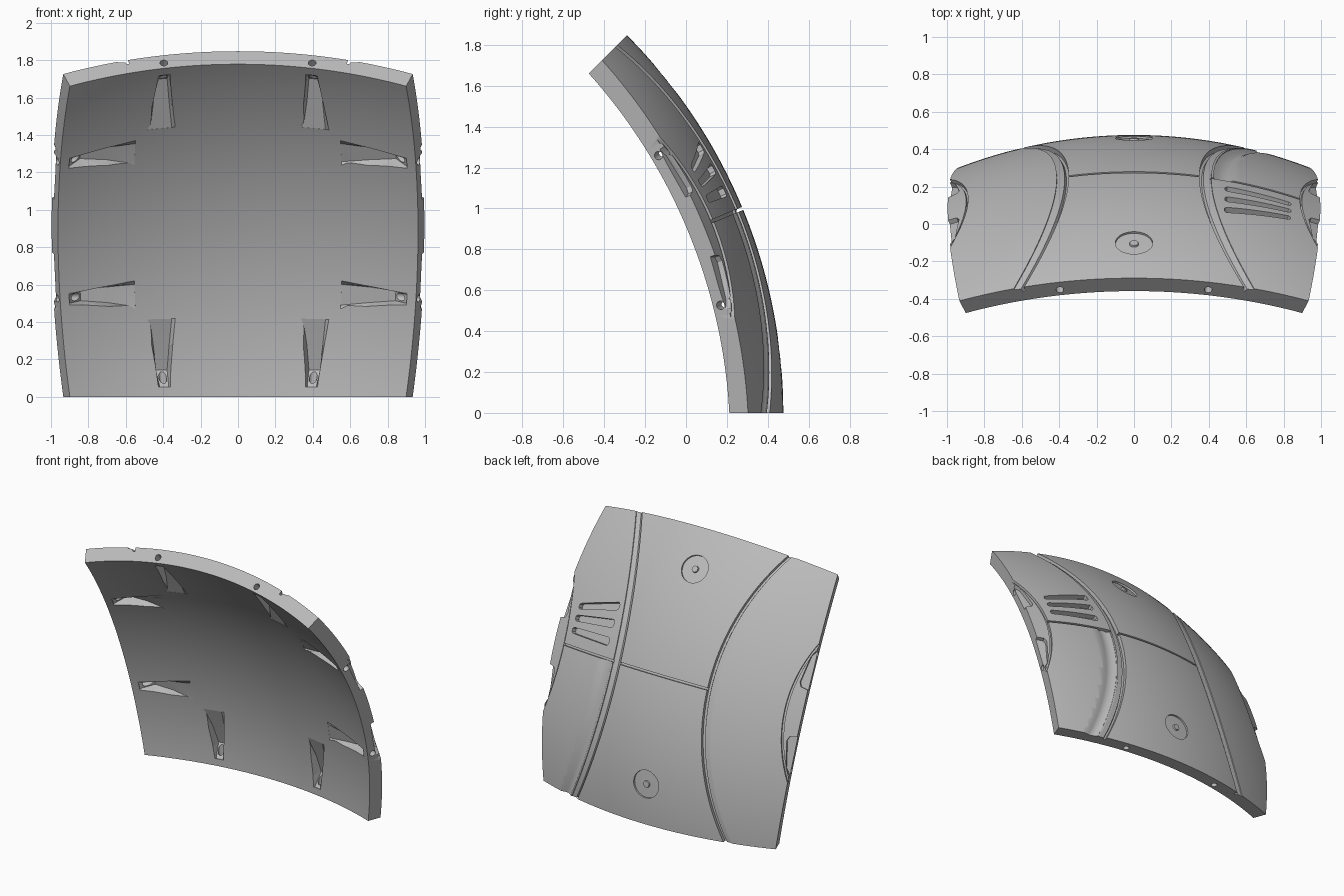
import bpy, bmesh, math
from mathutils import Vector

if "Cube" in bpy.data.objects:
    bpy.data.objects.remove(bpy.data.objects["Cube"])

RO, RI = 2.613, 2.515              # outer and inner radius of the shell
CENTRE = Vector((0, -2.137, 0))
TILT = math.radians(22.5)
EDGE = math.tan(TILT)
AXIS = Vector((0, math.cos(TILT), math.sin(TILT)))
UP = Vector((0, -math.sin(TILT), math.cos(TILT)))
STEPS = 48


def on_shell(u, v, r):
    """Point at radius r in the direction u (sideways), v (upwards)."""
    return CENTRE + r * (AXIS + u * Vector((1, 0, 0)) + v * UP).normalized()


def span(a, b, n):
    return [a + (b - a) * i / n for i in range(n + 1)]


def loft(bm, loops):
    """Closed solid through matching loops of (u, v, r) points."""
    rings = [[bm.verts.new(on_shell(*p)) for p in loop] for loop in loops]
    n = len(rings[0])
    faces = [bm.faces.new((a[i], a[(i + 1) % n], b[(i + 1) % n], b[i]))
             for a, b in zip(rings, rings[1:]) for i in range(n)]
    faces += [bm.faces.new(rings[0]), bm.faces.new(rings[-1])]
    bmesh.ops.recalc_face_normals(bm, faces=faces)


def circle(u, v, rad, r, n=32):
    return [(u + rad * math.cos(math.tau * i / n),
             v + rad * math.sin(math.tau * i / n), r) for i in range(n)]


def plate_cut(bm, outline, depth):
    loft(bm, [[(u, v, r) for u, v in outline] for r in (RO - depth, RO + 0.05)])


def make_object(name, bm):
    mesh = bpy.data.meshes.new(name)
    bm.to_mesh(mesh)
    bm.free()
    obj = bpy.data.objects.new(name, mesh)
    bpy.context.collection.objects.link(obj)
    return obj


def strip_u(v):
    return 0.135 + 0.115 * (v / EDGE) ** 2


def arc_u(v):
    return 0.361 + 0.053 * (v / 0.2) ** 2


# Curved panel body
body = bmesh.new()
across = span(-EDGE, EDGE, STEPS)
loft(body, [[(u, v, RO) for u in across] + [(u, v, RI) for u in reversed(across)]
            for v in across])
panel = make_object("curved_panel", body)
material = bpy.data.materials.new("plain_grey")
material.use_nodes = True
grey = (0.5, 0.5, 0.5, 1)
material.diffuse_color = grey
material.node_tree.nodes["Principled BSDF"].inputs["Base Color"].default_value = grey
panel.data.materials.append(material)

broad, fine = bmesh.new(), bmesh.new()
long_v = span(-0.43, 0.43, 44)
above = RO + 0.05

for s in (-1, 1):
    # Bowed channel with a deep inner groove
    profile = [(0, above), (0, RO - 0.028), (0.006, RO - 0.028), (0.009, RO - 0.012),
               (0.025, RO - 0.006), (0.025, above)]
    loft(broad, [[(s * (strip_u(v) + d), v, r) for d, r in profile] for v in long_v])

    # Lowered arc along each side edge, with a thin groove around it
    arc_v = span(-0.21, 0.21, 24)
    profile = [(0, above), (0, RO - 0.02), (0.005, RO - 0.02), (0.006, RO - 0.008)]
    loft(broad, [[(s * (arc_u(v) + d), v, r) for d, r in profile]
                 + [(s * 0.45, v, RO - 0.008), (s * 0.45, v, above)] for v in arc_v])

    # Two tapered pockets in each side edge
    for t in (-1, 1):
        outline = [(0.45, 0.06), (0.392, 0.07), (0.386, 0.082), (0.40, 0.16), (0.45, 0.23)]
        plate_cut(fine, [(s * u, t * v) for u, v in outline], 0.035)

    # Round recessed buttons with a raised centre
    loft(broad, [circle(0, s * 0.292, 0.04, above), circle(0, s * 0.292, 0.04, RO - 0.012),
                 circle(0, s * 0.292, 0.010, RO - 0.012), circle(0, s * 0.292, 0.009, RO - 0.001)])

# Cross seam between the channels
plate_cut(fine, [(u, 0.003) for u in span(-0.138, 0.138, 16)]
          + [(u, -0.003) for u in span(0.138, -0.138, 16)], 0.022)

# Lower border of the vent panel
plate_cut(fine, [(u, 0.003) for u in span(0.158, 0.364, 12)]
          + [(u, -0.003) for u in span(0.364, 0.158, 12)], 0.02)

# Three vent slots, slightly fanned
for left, right in ((0.044, 0.044), (0.092, 0.078), (0.139, 0.111)):
    plate_cut(fine, [(0.195, left - 0.011), (0.335, right - 0.008), (0.340, right - 0.004),
                     (0.340, right + 0.004), (0.335, right + 0.008), (0.195, left + 0.011),
                     (0.190, left + 0.006), (0.190, left - 0.006)], 0.03)

# Rounded trench under the vent panel
profile = [(0.030, above), (0.030, RO - 0.003), (0.040, RO - 0.014), (0.050, RO - 0.018),
           (0.060, RO - 0.014), (0.075, RO + 0.003), (0.075, above)]
loft(broad, [[(strip_u(v) + d, v, r) for d, r in profile] for v in span(-0.43, -0.001, 24)])

# Wedge pockets on the inside and bolt holes through the edges
for swap in (False, True):
    for s in (-1, 1):
        for t in (-0.17, 0.17):
            def place(e, w, r):
                return (t + w, s * e, r) if swap else (s * e, t + w, r)
            wedge = []
            for e, w, depth in ((0.390, 0.014, 0.003), (0.350, 0.017, 0.068),
                                (0.290, 0.024, 0.034), (0.228, 0.032, 0.0)):
                wedge.append([place(e, -w, RI - 0.05), place(e, -w, RI),
                              place(e, -0.75 * w, RI + depth + 0.001),
                              place(e, 0.75 * w, RI + depth + 0.001),
                              place(e, w, RI), place(e, w, RI - 0.05)])
            loft(broad, wedge)
            loft(fine, [[place(e, w, 2.556 + r) for w, r in
                         [(0.009 * math.cos(a), 0.022 * math.sin(a))
                          for a in span(0, math.tau * 15 / 16, 15)]]
                        for e in (0.35, 0.43)])

# Cut everything out of the panel
bpy.context.view_layer.objects.active = panel
panel.select_set(True)
for name, bm in (("broad_cutter", broad), ("fine_cutter", fine)):
    cutter = make_object(name, bm)
    cutter.hide_render = True
    cut = panel.modifiers.new(name, "BOOLEAN")
    cut.operation, cut.solver, cut.object = "DIFFERENCE", "EXACT", cutter
    cut.use_self = True
    bpy.ops.object.modifier_apply(modifier=cut.name)
    bpy.data.objects.remove(cutter)

bpy.ops.object.shade_smooth_by_angle(angle=math.radians(30))
